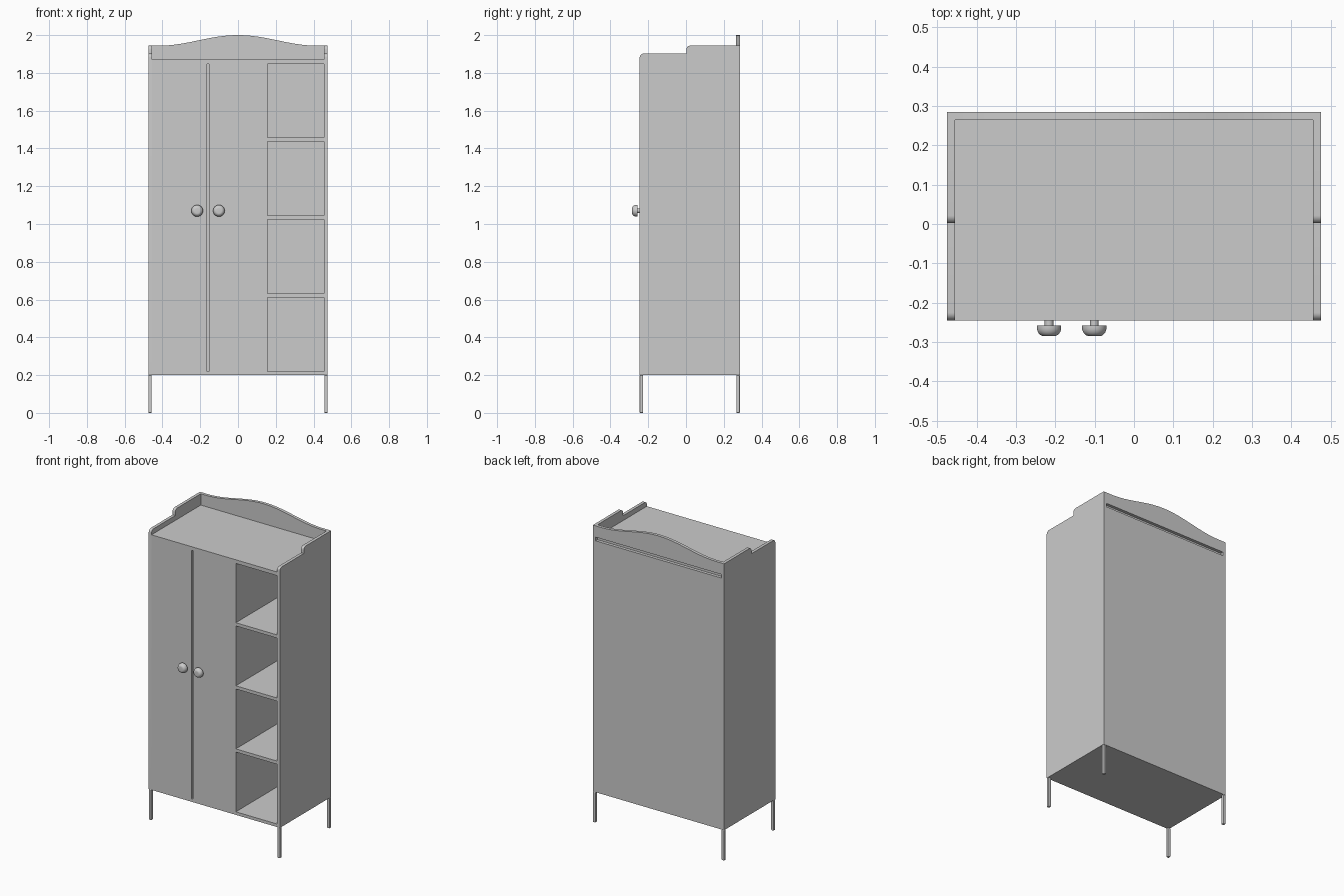
import bpy, bmesh, math

if "Cube" in bpy.data.objects:
    bpy.data.objects.remove(bpy.data.objects["Cube"])

T = 0.02                       # board thickness
XO, XI = 0.475, 0.455          # outer / inner face of the side panels
YF, YB = -0.245, 0.285         # front / back of the carcass
Z0, Z1, Z2 = 0.2, 1.846, 1.87  # underside, ceiling, top of carcass


def finish(name, bm):
    bmesh.ops.recalc_face_normals(bm, faces=bm.faces)
    me = bpy.data.meshes.new(name)
    bm.to_mesh(me)
    bm.free()
    ob = bpy.data.objects.new(name, me)
    bpy.context.collection.objects.link(ob)
    return ob


def prism(name, pts, offset):
    """Extrude a closed planar outline along offset."""
    bm = bmesh.new()
    face = bm.faces.new([bm.verts.new(p) for p in pts])
    ext = bmesh.ops.extrude_face_region(bm, geom=[face])
    bmesh.ops.translate(bm, vec=offset, verts=[v for v in ext["geom"] if isinstance(v, bmesh.types.BMVert)])
    # extrusion removes the source face, so cap the start again if needed
    edges = [e for e in bm.edges if e.is_boundary]
    if edges:
        bmesh.ops.holes_fill(bm, edges=edges)
    return finish(name, bm)


def box(name, x0, x1, y0, y1, z0, z1):
    return prism(name, [(x0, y0, z0), (x1, y0, z0), (x1, y1, z0), (x0, y1, z0)], (0, 0, z1 - z0))


def smooth(ob):
    bpy.context.view_layer.objects.active = ob
    ob.select_set(True)
    bpy.ops.object.shade_smooth_by_angle(angle=math.radians(35))
    ob.select_set(False)


def arc(cy, cz, r, n=8):
    """Quarter round from the front (-y) up to the top (+z)."""
    return [(cy - r * math.cos(a), cz + r * math.sin(a))
            for a in (math.pi / 2 * i / n for i in range(n + 1))]


# Side panels with a stepped, rounded top edge
side = [(YB, Z0), (YF, Z0)] + arc(YF + 0.02, 1.882, 0.02)
side += [(0.002, 1.902)] + arc(0.022, 1.924, 0.02) + [(YB, 1.944)]
for tag, x in (("left", -XO), ("right", XI)):
    smooth(prism(tag + "_side_panel", [(x, y, z) for y, z in side], (T, 0, 0)))

# Arched back board, leaving a slot above the back panel
arch = [(-XI, Z2), (XI, Z2), (XI, 1.944)]
for i in range(33):
    x = 0.42 - 0.84 * i / 32
    arch.append((x, 1.944 + 0.028 * (1 + math.cos(math.pi * x / 0.42))))
arch.append((-XI, 1.944))
smooth(prism("arched_back_board", [(x, YB - T, z) for x, z in arch], (0, T, 0)))

# Carcass boards
box("top_panel", -XI, XI, YF, YB - T, Z1, Z2)
box("bottom_panel", -XI, XI, YF, YB, Z0, Z0 + T)
box("back_panel", -XI, XI, YB - T, YB, Z0 + T, Z1)
box("partition", 0.136, 0.156, YF, YB - T, Z0 + T, Z1)

# Open shelves on the right
for i, z in enumerate((0.611, 1.024, 1.437)):
    box(f"shelf_{i + 1}", 0.156, XI, YF, YB - T, z, z + 0.021)

# Doors with a narrow gap between them
box("left_door", -XI, -0.164, YF, YF + T, Z0 + T, Z1)
box("right_door", -0.153, 0.136, YF, YF + T, Z0 + T, Z1)

# Turned door knobs: stem and domed head, revolved around y
profile = [(0, 0), (0.011, 0), (0.011, -0.013), (0.031, -0.013), (0.031, -0.018)]
profile += [(0.013 + 0.018 * math.cos(a), -0.018 - 0.022 * math.sin(a))
            for a in (math.pi / 2 * i / 8 for i in range(1, 9))] + [(0, -0.04)]
for tag, x in (("left", -0.216), ("right", -0.101)):
    bm = bmesh.new()
    vs = [bm.verts.new((x + r, YF + y, 1.07)) for r, y in profile]
    es = [bm.edges.new(p) for p in zip(vs, vs[1:])]
    bmesh.ops.spin(bm, geom=vs + es, cent=(x, 0, 1.07), axis=(0, 1, 0),
                   angle=2 * math.pi, steps=32, use_merge=True)
    bmesh.ops.remove_doubles(bm, verts=bm.verts, dist=1e-5)
    smooth(finish(tag + "_knob", bm))

# Four slim legs with softened edges
L = 0.018
for sx, nx in ((-1, "left"), (1, "right")):
    for y, ny in ((YF, "front"), (YB - L, "back")):
        xa, xb = sorted((sx * XO, sx * (XO - L)))
        leg = box(f"{ny}_{nx}_leg", xa, xb, y, y + L, 0, Z0)
        bev = leg.modifiers.new("soft_edges", "BEVEL")
        bev.width, bev.segments = 0.003, 2
